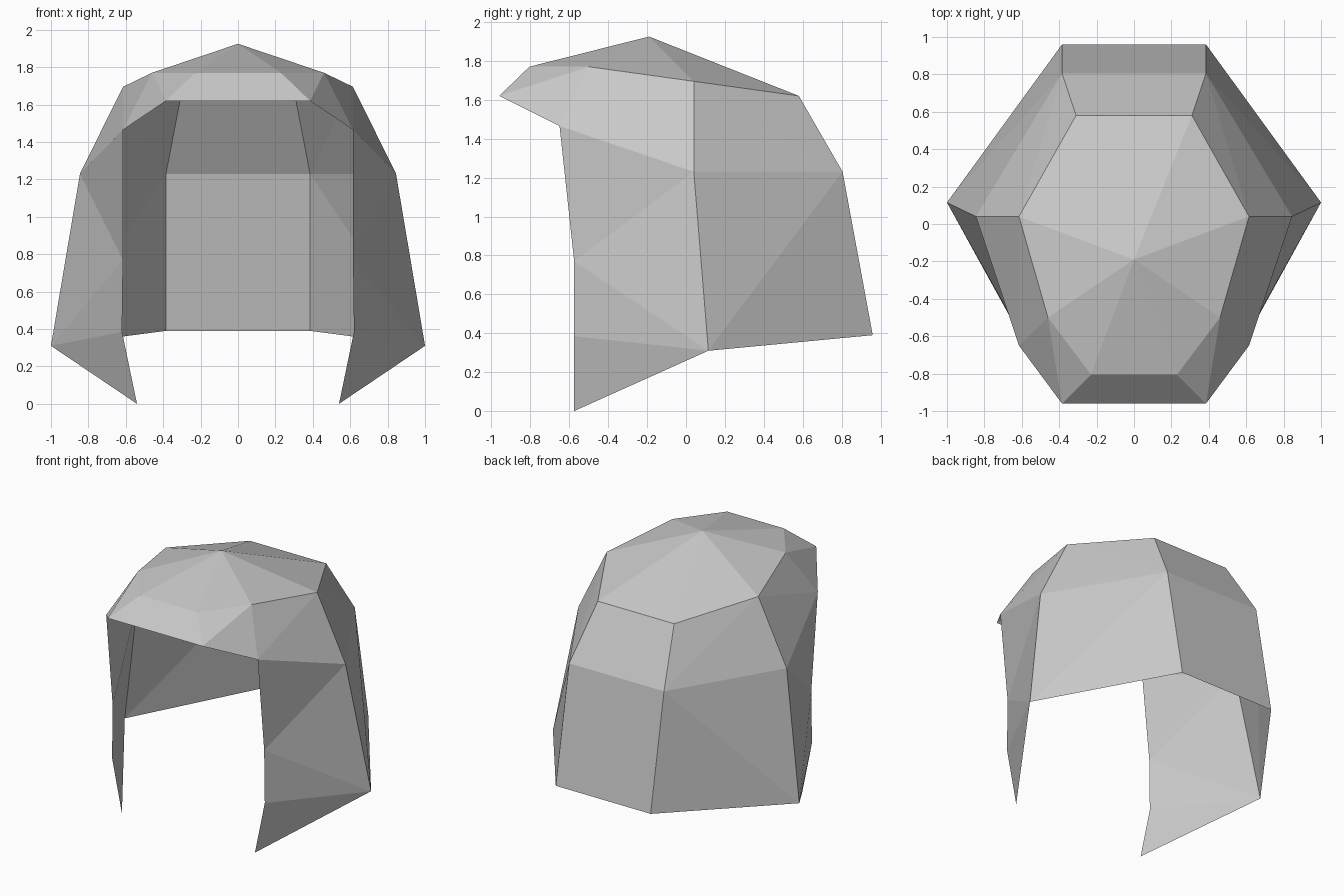
import bpy, bmesh
from mathutils import Vector

cube = bpy.data.objects.get("Cube")
if cube:
    bpy.data.objects.remove(cube, do_unlink=True)

# One plain grey for the whole shell
grey = bpy.data.materials.new("plain grey")
grey.use_nodes = True
colour = (0.58, 0.58, 0.58, 1)
grey.diffuse_color = colour
grey.node_tree.nodes["Principled BSDF"].inputs["Base Color"].default_value = colour

# Corner points of the left half, named by ring and direction
points = {
    "apex": (0, -0.19, 1.925),
    # crown ring
    "crown_mid": (0, -0.805, 1.77), "crown_front": (0.23, -0.805, 1.77),
    "crown_temple": (0.46, -0.50, 1.77), "crown_side": (0.615, 0.04, 1.695),
    "crown_back": (0.31, 0.58, 1.62), "crown_rear": (0, 0.58, 1.62),
    # fringe and middle ring
    "fringe_mid": (0, -0.96, 1.62), "fringe_front": (0.385, -0.96, 1.62),
    "fringe_temple": (0.615, -0.65, 1.465), "mid_side": (0.845, 0.04, 1.23),
    "mid_back": (0.385, 0.805, 1.23), "mid_rear": (0, 0.805, 1.23),
    # lower edge and the side locks
    "hem_side": (1.0, 0.115, 0.31), "hem_back": (0.385, 0.96, 0.39),
    "hem_rear": (0, 0.96, 0.39),
    "lock_upper": (0.615, -0.575, 0.77), "lock_lower": (0.62, -0.575, 0.385),
    "lock_tip": (0.54, -0.575, 0),
}

bm = bmesh.new()
verts = {name: bm.verts.new(co) for name, co in points.items()}
middle = Vector((0, 0, 0.9))


def face(names):
    """Add a face and turn it outwards."""
    f = bm.faces.new([verts[n] for n in names.split()])
    f.normal_update()
    if f.normal.dot(f.calc_center_median() - middle) < 0:
        f.normal_flip()


# Crown fan around the apex
ring = ["mid", "front", "temple", "side", "back", "rear"]
for a, b in zip(ring, ring[1:]):
    face(f"apex crown_{a} crown_{b}")

# Fringe, temple and upper back panels
for names in (
    "crown_mid crown_front fringe_front fringe_mid",
    "crown_front crown_temple fringe_front",
    "crown_temple fringe_temple fringe_front",
    "crown_temple crown_side fringe_temple",
    "crown_side mid_side fringe_temple",
    "crown_side crown_back mid_back",
    "crown_side mid_back mid_side",
    "crown_back crown_rear mid_rear mid_back",
):
    face(names)

# Lower back panels
face("mid_back mid_rear hem_rear hem_back")
face("mid_side mid_back hem_side")
face("mid_back hem_back hem_side")

# Side lock hanging beside the opening
face("mid_side fringe_temple lock_upper")
face("mid_side lock_upper hem_side")
face("hem_side lock_upper lock_lower")
face("hem_side lock_lower lock_tip")

mesh = bpy.data.meshes.new("hair_shell")
bm.to_mesh(mesh)
bm.free()
mesh.materials.append(grey)
shell = bpy.data.objects.new("hair_shell", mesh)
bpy.context.collection.objects.link(shell)

# Mirror to the right half
mirror = shell.modifiers.new("mirror", "MIRROR")
mirror.use_clip = True
mirror.merge_threshold = 0.001
